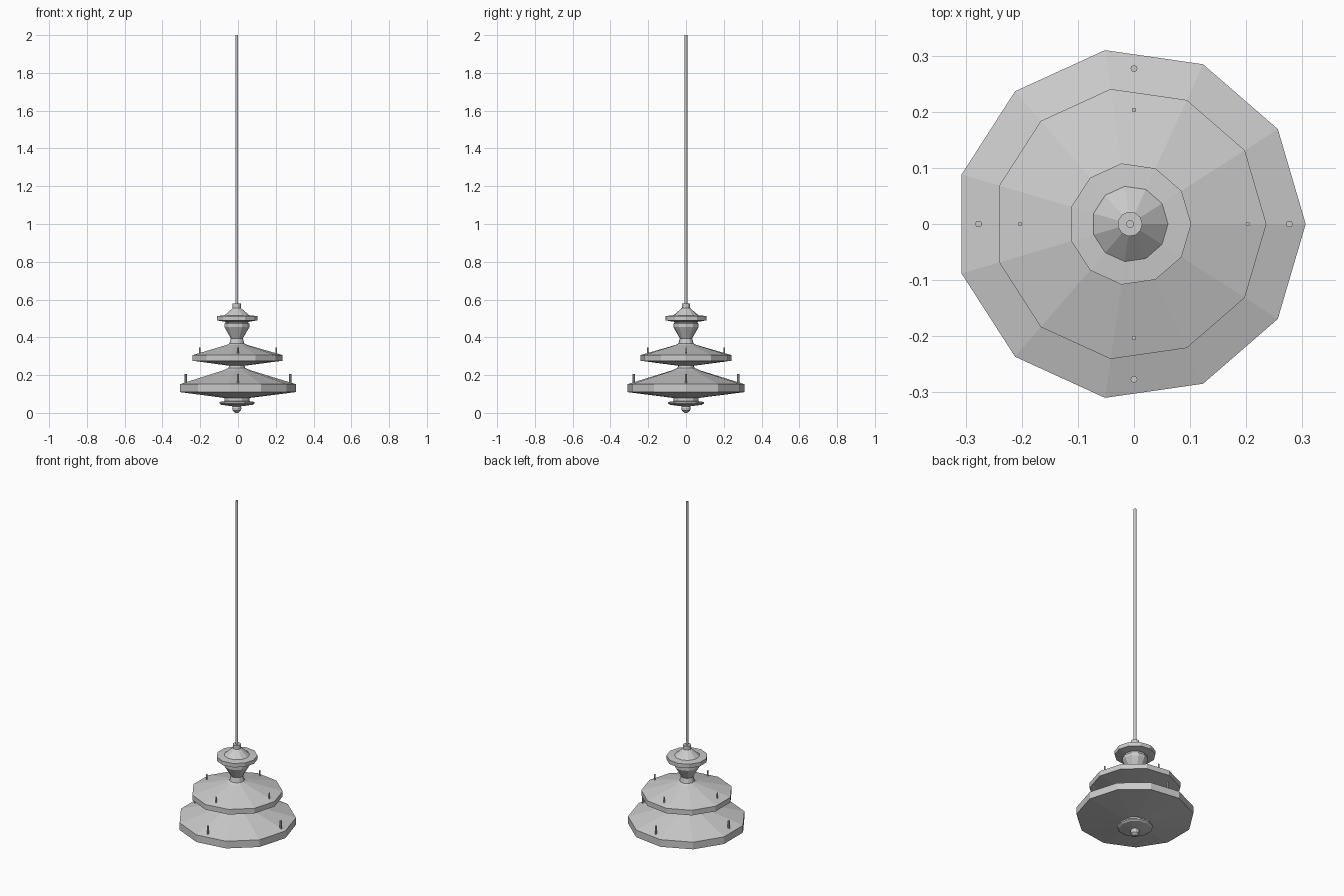
import bpy
import bmesh
from math import cos, sin, pi
from mathutils import Matrix, Vector

old = bpy.data.objects.get("Cube")
if old:
    bpy.data.objects.remove(old)

grey = bpy.data.materials.new("plain grey")
grey.use_nodes = True
GREY = (0.6, 0.6, 0.6, 1)
grey.diffuse_color = GREY
grey.node_tree.nodes["Principled BSDF"].inputs["Base Color"].default_value = GREY

SIDES = 11
AXIS_X = -0.007  # centres the odd-sided rings between their extremes


def add_object(name, bm):
    bmesh.ops.recalc_face_normals(bm, faces=bm.faces)
    mesh = bpy.data.meshes.new(name)
    bm.to_mesh(mesh)
    bm.free()
    mesh.materials.append(grey)
    obj = bpy.data.objects.new(name, mesh)
    bpy.context.collection.objects.link(obj)
    return obj


def turned(name, profile, x=AXIS_X, y=0, sides=SIDES):
    """Closed faceted solid turned from (radius, height) points, bottom to top."""
    bm = bmesh.new()
    rings = []
    for r, z in profile:
        rings.append([bm.verts.new((x + r * cos(2 * pi * i / sides),
                                    y + r * sin(2 * pi * i / sides), z))
                      for i in range(sides)])
    for low, high in zip(rings, rings[1:]):
        for i in range(sides):
            j = (i + 1) % sides
            bm.faces.new((low[i], low[j], high[j], high[i]))
    bm.faces.new(rings[0][::-1])
    bm.faces.new(rings[-1])
    return add_object(name, bm)


# Bottom finial and its small stepped collar
turned("bottom_finial", [(0.008, 0.0), (0.022, 0.012), (0.025, 0.025), (0.018, 0.045)])
turned("bottom_collar", [(0.025, 0.035), (0.085, 0.043), (0.095, 0.05),
                         (0.095, 0.058), (0.068, 0.062), (0.068, 0.085)])

# Large lower tier, with the neck that carries the next one
turned("lower_tier", [(0.06, 0.078), (0.313, 0.11), (0.313, 0.152),
                      (0.075, 0.225), (0.045, 0.238), (0.04, 0.26)])

# Middle tier and the waisted stem above it
turned("middle_tier", [(0.06, 0.252), (0.243, 0.276), (0.243, 0.306),
                       (0.055, 0.36), (0.04, 0.368), (0.033, 0.395)])
turned("waisted_stem", [(0.04, 0.36), (0.033, 0.395), (0.068, 0.455),
                        (0.068, 0.472), (0.06, 0.476), (0.07, 0.49)])

# Top ring with its cone and the socket for the rod
turned("top_ring", [(0.07, 0.483), (0.109, 0.49), (0.109, 0.513), (0.07, 0.516)])
turned("top_cone", [(0.07, 0.514), (0.022, 0.555)])
turned("rod_socket", [(0.022, 0.55), (0.022, 0.578)])

# Long hanging rod
turned("hanging_rod", [(0.007, 0.57), (0.007, 2.0)], sides=12)

# Upright pins, four on each tier
for tier, reach, radius, foot, top in (("lower", 0.277, 0.006, 0.15, 0.205),
                                       ("middle", 0.203, 0.004, 0.3, 0.347)):
    for k, side in enumerate(("left", "back", "right", "front")):
        turned(f"{tier}_pin_{side}", [(radius, foot), (radius, top)],
               reach * cos(k * pi / 2), reach * sin(k * pi / 2), 10)
